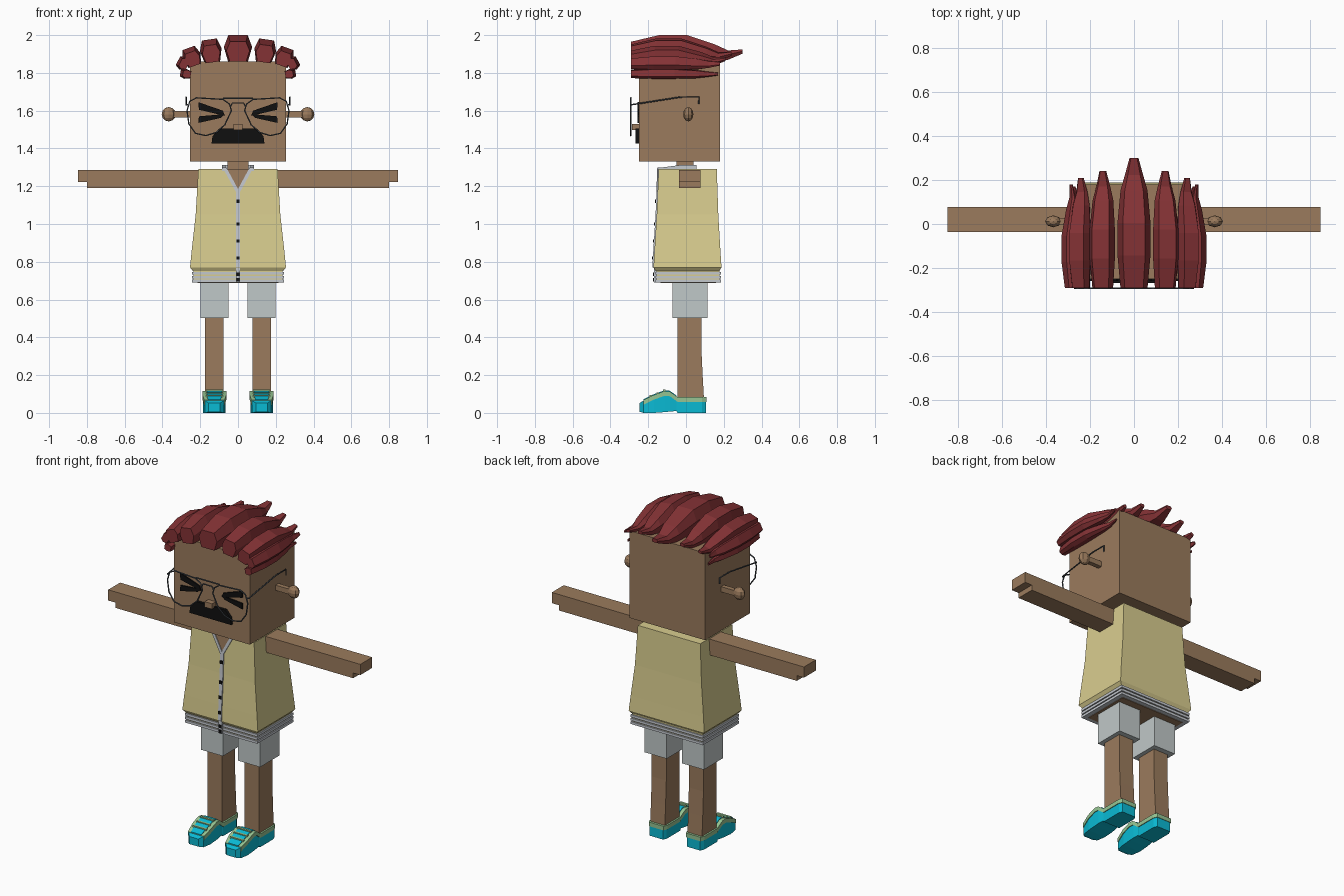
import bpy, bmesh, math
from mathutils import Vector

cube = bpy.data.objects.get("Cube")
if cube:
    bpy.data.objects.remove(cube, do_unlink=True)


def material(name, r, g, b):
    lin = [((c / 255 + 0.055) / 1.055) ** 2.4 if c > 10 else c / 3295 for c in (r, g, b)]
    m = bpy.data.materials.new(name)
    m.use_nodes = True
    m.diffuse_color = (*lin, 1)
    m.node_tree.nodes["Principled BSDF"].inputs["Base Color"].default_value = (*lin, 1)
    return m


SKIN = material("skin brown", 155, 123, 93)
HAIR = material("dark red hair", 132, 50, 53)
SHIRT = material("pale yellow cloth", 217, 205, 143)
SHORTS = material("light grey cloth", 192, 200, 200)
TRIM = material("silver trim", 196, 200, 206)
BLACK = material("black", 16, 16, 16)
METAL = material("dark frame metal", 72, 78, 84)
TEAL = material("bright teal", 10, 186, 212)
GREEN = material("soft green", 150, 196, 146)


def finish(name, bm, mat):
    bmesh.ops.recalc_face_normals(bm, faces=bm.faces)
    me = bpy.data.meshes.new(name)
    bm.to_mesh(me)
    bm.free()
    me.materials.append(mat)
    ob = bpy.data.objects.new(name, me)
    bpy.context.collection.objects.link(ob)
    return ob


def loft(name, rings, mat):
    """Skin a row of equal rings and cap both ends."""
    bm = bmesh.new()
    rows = [[bm.verts.new(p) for p in ring] for ring in rings]
    n = len(rows[0])
    for a, b in zip(rows, rows[1:]):
        for i in range(n):
            j = (i + 1) % n
            bm.faces.new((a[i], a[j], b[j], b[i]))
    bm.faces.new(rows[0])
    bm.faces.new(rows[-1])
    return finish(name, bm, mat)


def rect(x0, x1, y0, y1, z):
    return [(x0, y0, z), (x1, y0, z), (x1, y1, z), (x0, y1, z)]


def box(name, x, y, z, mat):
    return loft(name, [rect(*x, *y, z[0]), rect(*x, *y, z[1])], mat)


def prism(name, pts, y0, y1, mat):
    """Extrude an x-z outline in depth."""
    return loft(name, [[(x, y, z) for x, z in pts] for y in (y0, y1)], mat)


def wire(name, pts, mat, closed=False, radius=0.004):
    cu = bpy.data.curves.new(name, "CURVE")
    cu.dimensions = "3D"
    cu.bevel_depth = radius
    cu.bevel_resolution = 1
    sp = cu.splines.new("POLY")
    sp.points.add(len(pts) - 1)
    for p, co in zip(sp.points, pts):
        p.co = (*co, 1)
    sp.use_cyclic_u = closed
    cu.materials.append(mat)
    ob = bpy.data.objects.new(name, cu)
    bpy.context.collection.objects.link(ob)


SIDES = (("left", 1), ("right", -1))

# Head, neck, nose and moustache
box("head", (-.255, .255), (-.25, .18), (1.33, 1.86), SKIN)
box("neck", (-.055, .055), (-.05, .04), (1.25, 1.34), SKIN)
box("nose", (-.025, .025), (-.285, -.25), (1.497, 1.53), SKIN)
prism("moustache", [(-.14, 1.425), (.14, 1.425), (.135, 1.465), (.1, 1.505),
                    (-.1, 1.505), (-.135, 1.465)], -.25, -.267, BLACK)

# Eyes, ears and glasses
LENS = [(.035, 1.6), (.045, 1.635), (.08, 1.66), (.22, 1.668), (.255, 1.65), (.27, 1.6),
        (.26, 1.53), (.225, 1.48), (.17, 1.468), (.115, 1.485), (.07, 1.525)]
for side, s in SIDES:
    for part, pts in (("upper", [(.07, 1.573), (.08, 1.6), (.21, 1.645), (.207, 1.605)]),
                      ("lower", [(.07, 1.582), (.207, 1.57), (.21, 1.535), (.09, 1.562)])):
        prism(f"{side}_eye_{part}", [(s * x, z) for x, z in pts], -.25, -.258, BLACK)

    box(f"{side}_ear_stem", sorted((s * .25, s * .35)), (-.002, .026), (1.565, 1.597), SKIN)
    bm = bmesh.new()
    bmesh.ops.create_uvsphere(bm, u_segments=8, v_segments=6, radius=1)
    for v in bm.verts:
        v.co = Vector((s * .367 + v.co.x * .037, .012 + v.co.y * .027, 1.581 + v.co.z * .038))
    finish(f"{side}_ear_knob", bm, SKIN)

    wire(f"{side}_lens_rim", [(s * x, -.292, z) for x, z in LENS], METAL, True)
    x = s * .275
    wire(f"{side}_glasses_arm", [(s * .262, -.292, 1.63), (x, -.285, 1.632), (x, -.03, 1.672),
                                 (x, .068, 1.672), (x, .068, 1.635)], METAL)
wire("glasses_bridge", [(-.04, -.292, 1.62), (-.03, -.292, 1.64), (.03, -.292, 1.64),
                        (.04, -.292, 1.62)], METAL)
wire("glasses_top_bar", [(-.08, -.292, 1.665), (.08, -.292, 1.665)], METAL)

# Hair: bevelled locks that sweep back and narrow to a tip
SECTION = [(-.7, 0), (-1, .55), (-.68, 1), (.68, 1), (1, .55), (.7, 0)]
STATIONS = [(0, .82, 0, .75), (.25, 1, 0, 1), (.5, 1, 0, 1),
            (.75, .82, 0, .65), (.87, .55, .07, .42), (1, .27, .3, .46)]


def lock(name, x, z, tilt, width, height, end):
    a = math.radians(tilt)
    rings = []
    for t, w, lo, hi in STATIONS:
        ring = []
        for u, n in SECTION:
            u, n = u * w * width, (lo + (hi - lo) * n) * height
            ring.append((x + u * math.cos(a) + n * math.sin(a), -.29 + t * (end + .29),
                         z - u * math.sin(a) + n * math.cos(a)))
        rings.append(ring)
    loft(name, rings, HAIR)


lock("hair_lock_middle", 0, 1.86, 0, .075, .14, .3)
for side, s in SIDES:
    for part, x, z, tilt, w, h, end in (("inner", .135, 1.856, 8, .058, .122, .24),
                                        ("outer", .228, 1.838, 20, .05, .1, .21),
                                        ("temple", .266, 1.838, 63, .038, .058, .18),
                                        ("low", .25, 1.79, 80, .027, .056, .17)):
        lock(f"{side}_hair_lock_{part}", s * x, z, s * tilt, w, h, end)

# Shirt: flared body with a turned-under hem
PROFILE = [(.75, .238, -.16, .176), (.77, .254, -.172, .188), (.86, .245, -.167, .182),
           (1.05, .224, -.155, .171), (1.29, .21, -.145, .163)]
loft("shirt_body", [rect(-w, w, y0, y1, z) for z, w, y0, y1 in PROFILE], SHIRT)
box("shirt_waistband", (-.236, .236), (-.155, .178), (.693, .76), SHIRT)
for i in range(3):
    z = .69 + i * .021
    box(f"waistband_stripe_{i + 1}", (-.243, .243), (-.162, .185), (z, z + .015), TRIM)
box("hips", (-.215, .215), (-.135, .158), (.687, .75), SKIN)


def front(z):
    """Depth of the shirt front at a height."""
    for (za, _, ya, _), (zb, _, yb, _) in zip(PROFILE[1:], PROFILE[2:]):
        if z <= zb:
            return ya + (yb - ya) * max(0, (z - za) / (zb - za))
    return PROFILE[-1][2]


def plate(name, pts, thick, mat):
    loft(name, [[(x, front(z) - d, z) for x, z in pts] for d in (-.004, thick)], mat)


# Open neck, collar, button strip and buttons
plate("neck_opening", [(-.068, 1.291), (0, 1.175), (.068, 1.291)], .003, SKIN)
for side, s in SIDES:
    plate(f"{side}_collar_edge", [(s * .062, 1.3), (s * .082, 1.3), (s * .01, 1.168),
                                  (0, 1.165), (0, 1.185)], .007, TRIM)
    loft(f"{side}_collar", [[(s * .066, y, 1.28), (s * .085, y, 1.28), (s * .085, y, top),
                             (s * .066, y, top)] for y, top in ((-.146, 1.297), (-.03, 1.312),
                                                                (.055, 1.312))], TRIM)
box("collar_back", (-.085, .085), (.04, .055), (1.28, 1.312), TRIM)
levels = (.77, .86, 1.05, 1.18)
loft("button_strip", [[(-.011, front(z) - .006, z), (.011, front(z) - .006, z),
                       (.011, front(z) + .004, z), (-.011, front(z) + .004, z)]
                      for z in levels], TRIM)
box("lower_button_strip", (-.011, .011), (-.17, -.15), (.69, .77), TRIM)
for i, z in enumerate((.705, .735, .82, .91, 1.0, 1.12)):
    y = front(z) - (.007 if z > .77 else -.001)
    box(f"button_{i + 1}", (-.009, .009), (y - .004, y + .004), (z - .009, z + .009), BLACK)

# Arms, legs and shoes
SHOE = [(-.245, .03, .006, .052), (-.225, .05, 0, .065), (-.17, .059, 0, .092),
        (-.115, .059, .004, .112), (-.085, .058, .007, .11), (-.05, .053, .01, .084),
        (-.045, .055, 0, .08), (.085, .055, 0, .08), (.106, .045, 0, .08)]


def shoe_ring(cx, y, w, lo, hi):
    return [(cx - w, y, lo), (cx + w, y, lo), (cx + w, y, hi), (cx - w, y, hi)]


for side, s in SIDES:
    box(f"{side}_arm", sorted((s * .2, s * .8)), (-.036, .078), (1.19, 1.287), SKIN)
    box(f"{side}_hand", sorted((s * .8, s * .848)), (-.036, .078), (1.222, 1.287), SKIN)

    c = s * .125
    box(f"{side}_shorts_leg", (c - .074, c + .074), (-.072, .113), (.502, .72), SHORTS)
    loft(f"{side}_leg", [rect(c - .049, c + .049, -.046, y, z)
                         for z, y in ((.06, .096), (.2, .088), (.35, .081), (.52, .081))], SKIN)

    loft(f"{side}_shoe", [shoe_ring(c, *r) for r in SHOE], TEAL)
    loft(f"{side}_shoe_trim", [shoe_ring(c, y + (.003 if y > .1 else 0), w + .004,
                                         hi - .022, hi + .003)
                               for y, w, lo, hi in SHOE[1:]], GREEN)
    loft(f"{side}_shoe_tongue", [shoe_ring(c, y, w * .68, hi, hi + .007)
                                 for y, w, lo, hi in SHOE[1:6]], TEAL)
    for i, (y, z) in enumerate(((-.185, .092), (-.15, .106), (-.115, .12))):
        box(f"{side}_shoe_lace_{i + 1}", (c - .045, c + .045), (y - .007, y + .007),
            (z - .012, z + .003), GREEN)
